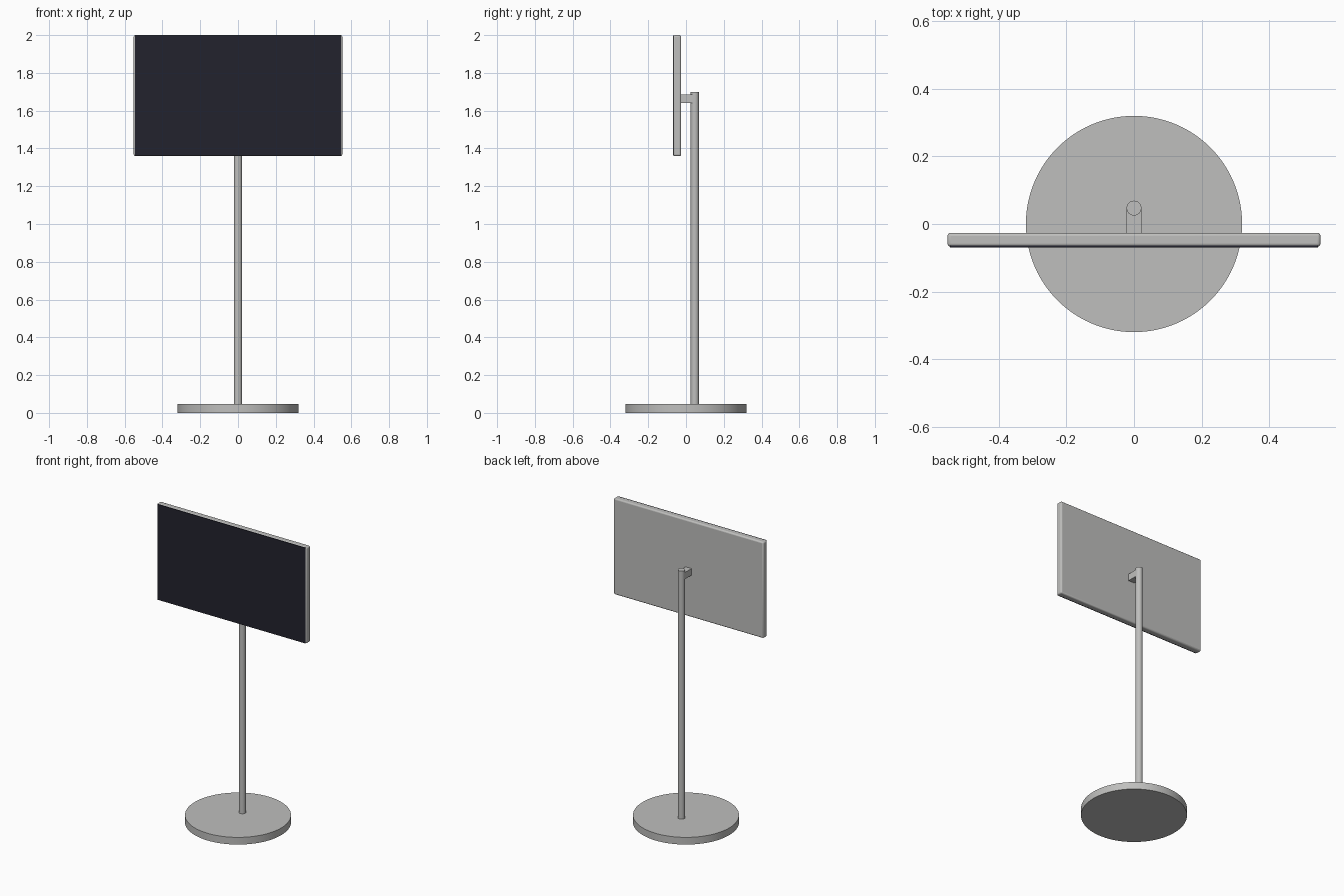
import bpy
import math

cube = bpy.data.objects.get("Cube")
if cube:
    bpy.data.objects.remove(cube, do_unlink=True)


def material(name, colour):
    mat = bpy.data.materials.new(name)
    mat.use_nodes = True
    mat.diffuse_color = colour
    mat.node_tree.nodes["Principled BSDF"].inputs["Base Color"].default_value = colour
    return mat


metal = material("grey metal", (0.52, 0.52, 0.51, 1))
glass = material("dark screen", (0.016, 0.016, 0.027, 1))


def finish(name, mat, bevel=0, segments=3):
    obj = bpy.context.object
    obj.name = name
    obj.data.materials.append(mat)
    if bevel:
        mod = obj.modifiers.new("rounded edges", "BEVEL")
        mod.width = bevel
        mod.segments = segments
    bpy.ops.object.shade_smooth_by_angle(angle=math.radians(35))
    return obj


def box(name, mat, low, high, bevel=0):
    centre = [(a + b) / 2 for a, b in zip(low, high)]
    bpy.ops.mesh.primitive_cube_add(size=1, location=centre)
    bpy.context.object.scale = [b - a for a, b in zip(low, high)]
    bpy.ops.object.transform_apply(location=False, rotation=False, scale=True)
    return finish(name, mat, bevel)


def cylinder(name, mat, radius, y, bottom, top, sides):
    bpy.ops.mesh.primitive_cylinder_add(
        vertices=sides, radius=radius, depth=top - bottom,
        location=(0, y, (bottom + top) / 2))
    return finish(name, mat)


# Stand: round foot, upright pole and short arm to the display
cylinder("base", metal, 0.32, 0, 0, 0.048, 96)
cylinder("pole", metal, 0.022, 0.047, 0.04, 1.70, 32)
box("mount_arm", metal, (-0.022, -0.035, 1.64), (0.022, 0.047, 1.685))

# Display: rounded housing with a thin screen on its front
box("housing", metal, (-0.552, -0.067, 1.36), (0.552, -0.026, 2.0), 0.009)
box("screen", glass, (-0.544, -0.069, 1.362), (0.544, -0.064, 1.998))
